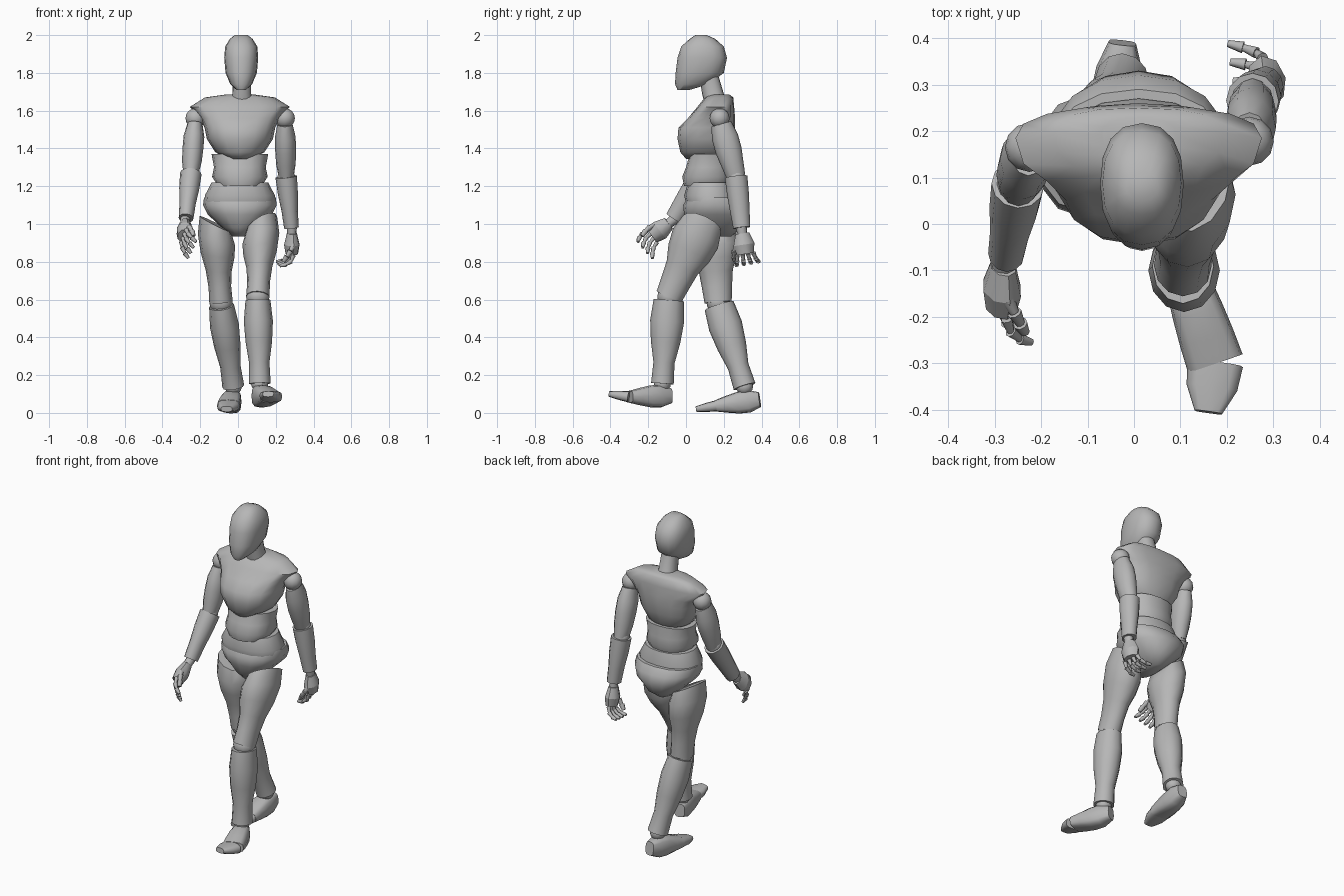
import bpy
import bmesh
from math import sin, cos, pi, radians, copysign
from mathutils import Vector, Matrix

default_cube = bpy.data.objects.get("Cube")
if default_cube:
    bpy.data.objects.remove(default_cube, do_unlink=True)

grey = bpy.data.materials.new("mannequin grey")
grey.use_nodes = True
colour = (.47, .47, .47, 1)
grey.diffuse_color = colour
grey.node_tree.nodes["Principled BSDF"].inputs["Base Color"].default_value = colour


def finish(bm, name):
    """Turn a bmesh into a smooth shaded grey object."""
    bmesh.ops.recalc_face_normals(bm, faces=bm.faces[:])
    mesh = bpy.data.meshes.new(name)
    bm.to_mesh(mesh)
    bm.free()
    mesh.materials.append(grey)
    part = bpy.data.objects.new(name, mesh)
    bpy.context.collection.objects.link(part)
    bpy.ops.object.select_all(action='DESELECT')
    part.select_set(True)
    bpy.context.view_layer.objects.active = part
    bpy.ops.object.shade_smooth_by_angle(angle=radians(50))


def oval(sides, square):
    """Points of a unit oval, boxier as square falls below one."""
    for i in range(sides):
        angle = 2 * pi * i / sides
        yield [copysign(abs(f(angle)) ** square, f(angle)) for f in (cos, sin)]


def skin(name, rings):
    """Bridge a stack of closed rings and cap both ends."""
    bm = bmesh.new()
    loops = [[bm.verts.new(point) for point in ring] for ring in rings]
    for low, high in zip(loops, loops[1:]):
        for i in range(len(low)):
            bm.faces.new((low[i - 1], low[i], high[i], high[i - 1]))
    bm.faces.new(loops[0])
    bm.faces.new(loops[-1])
    finish(bm, name)


def trunk(name, sections, middle=.01, skew=.5, square=.9):
    """Level ovals given as height, half width, front and back."""
    rings = []
    for height, half_width, front, back in sections:
        widest = front + skew * (back - front)
        rings.append([
            (middle + c * half_width,
             widest + s * ((back - widest) if s > 0 else (widest - front)),
             height) for c, s in oval(16, square)])
    skin(name, rings)


def limb(name, start, end, widths, depths, square=1, rise=0):
    """Ovals spaced evenly along a bone; rise slants the start outwards."""
    start, end = Vector(start), Vector(end)
    axis = (end - start).normalized()
    side = (Vector((1, 0, 0)) - axis * axis.x).normalized()
    forward = axis.cross(side)
    outward = copysign(1, start.x)
    rings = []
    for i, (width, depth) in enumerate(zip(widths, depths)):
        t = i / (len(widths) - 1)
        centre = start.lerp(end, t)
        slant = axis * rise * outward * (1 - t) ** 2
        rings.append([centre + (side - slant) * c * width + forward * s * depth
                      for c, s in oval(12, square)])
    skin(name, rings)


def ball(name, centre, radius):
    bm = bmesh.new()
    bmesh.ops.create_uvsphere(bm, u_segments=12, v_segments=8, radius=radius,
                              matrix=Matrix.Translation(centre))
    finish(bm, name)


def segment(bm, start, end, across, wide, thick, taper):
    """Tapered oval rod from start to end."""
    axis = (end - start).normalized()
    side = (across - axis * across.dot(axis)).normalized()
    turn = Matrix((side, axis.cross(side), axis)).transposed().to_4x4()
    stretch = Matrix.Diagonal((wide, thick, 1, 1))
    bmesh.ops.create_cone(bm, cap_ends=True, segments=8, radius1=1, radius2=taper,
                          depth=(end - start).length,
                          matrix=Matrix.Translation((start + end) / 2) @ turn @ stretch)


def hand(name, wrist, reach, thumbward, curl):
    """Palm, four curled fingers and a thumb."""
    wrist = Vector(wrist)
    reach, thumbward, curl = (Vector(v).normalized() for v in (reach, thumbward, curl))
    bm = bmesh.new()
    heel = wrist + reach * .02
    middle = wrist + reach * .08
    knuckles = wrist + reach * .13
    segment(bm, wrist - reach * .03, heel, thumbward, .03, .028, .9)
    segment(bm, middle, heel, thumbward, .057, .042, .65)
    segment(bm, middle, knuckles, thumbward, .057, .042, .8)
    for finger in range(4):
        spread = (finger - 1.5) * .029
        point = knuckles + thumbward * spread
        for bend in (.3, .7, 1):
            heading = (reach.lerp(curl, bend) + thumbward * spread * 4).normalized()
            tip = point + heading * .034
            segment(bm, point, tip, thumbward, .013, .013, .6)
            point = tip
    point = middle + thumbward * .04
    for lean in (.8, .3, 0):
        tip = point + (reach + curl * .8 + thumbward * lean).normalized() * .034
        segment(bm, point, tip, curl, .016, .016, .65)
        point = tip
    finish(bm, name)


def arm(side, shoulder, elbow, wrist):
    """Upper arm and forearm with ball joints."""
    shoulder, elbow = Vector(shoulder), Vector(elbow)
    ball(side + "_shoulder", shoulder, .053)
    limb(side + "_upper_arm", shoulder.lerp(elbow, .1), elbow,
         (.04, .055, .055, .052, .04), (.055, .07, .07, .06, .05))
    ball(side + "_elbow", elbow, .046)
    limb(side + "_forearm", elbow, wrist,
         (.057, .053, .043, .039), (.06, .058, .052, .045))


def leg(side, hip, knee, ankle, heel, instep, toe):
    """Thigh, shin, foot and toes with ball joints."""
    knee, ankle = Vector(knee), Vector(ankle)
    limb(side + "_thigh", hip, knee,
         (.08, .096, .088, .068, .06, .062), (.11, .13, .118, .09, .08, .072), rise=.6)
    ball(side + "_knee", knee, .062)
    limb(side + "_shin", knee.lerp(ankle, .04), ankle,
         (.066, .077, .07, .054, .058), (.08, .09, .078, .056, .06))
    ball(side + "_ankle", ankle, .045)
    limb(side + "_foot", heel, instep,
         (.03, .05, .056, .06, .062), (.04, .06, .058, .046, .032), square=.65)
    limb(side + "_toes", instep, toe, (.06, .055, .03), (.03, .024, .015), square=.65)


# Head and neck
trunk("head", [
    (1.71, .025, -.045, .02), (1.74, .058, -.058, .12), (1.8, .083, -.055, .2),
    (1.88, .09, -.045, .217), (1.94, .085, -.025, .2), (1.98, .06, .02, .155),
    (2, .035, .05, .11)], middle=.017, square=.85)
trunk("neck", [(1.63, .065, .1, .23), (1.69, .05, .085, .2), (1.79, .048, .07, .17)],
      middle=.02)

# Torso
trunk("chest", [
    (1.345, .065, 0, .2), (1.38, .13, -.03, .23), (1.45, .175, -.045, .25),
    (1.51, .187, -.04, .26), (1.56, .21, .01, .26), (1.62, .265, .06, .255),
    (1.67, .185, .1, .25), (1.685, .08, .13, .23)], skew=.64, square=.85)
trunk("upper_abdomen", [
    (1.2, .115, -.01, .23), (1.25, .147, -.02, .25), (1.3, .137, 0, .245),
    (1.37, .15, .02, .24)])
trunk("lower_abdomen", [
    (1.11, .185, 0, .27), (1.15, .186, -.01, .27), (1.22, .15, .01, .25)])
trunk("pelvis", [
    (.935, .04, .06, .24), (.98, .095, .02, .3), (1.05, .17, -.01, .33),
    (1.1, .195, -.015, .32), (1.14, .19, .01, .29)])

# Left leg steps forward, right leg trails
leg("left", (.125, .085, 1), (.105, -.09, .615), (.115, -.125, .155),
    (.1, -.08, .09), (.175, -.3, .085), (.16, -.405, .1))
leg("right", (-.12, .14, 1), (-.09, .17, .585), (-.025, .31, .14),
    (-.025, .39, .07), (-.05, .165, .038), (-.06, .055, .02))

# Left arm swings back, right arm swings forward
arm("left", (.248, .178, 1.56), (.255, .265, 1.25), (.283, .295, .98))
hand("left_hand", (.285, .295, .97), (0, .15, -1), (.2, -1, -.15), (-1, .1, -.15))
arm("right", (-.225, .165, 1.56), (-.25, .085, 1.265), (-.275, -.065, 1.03))
hand("right_hand", (-.28, -.075, 1.015), (-.05, -.8, -.6), (.3, -.6, .75), (.7, -.1, -.8))
